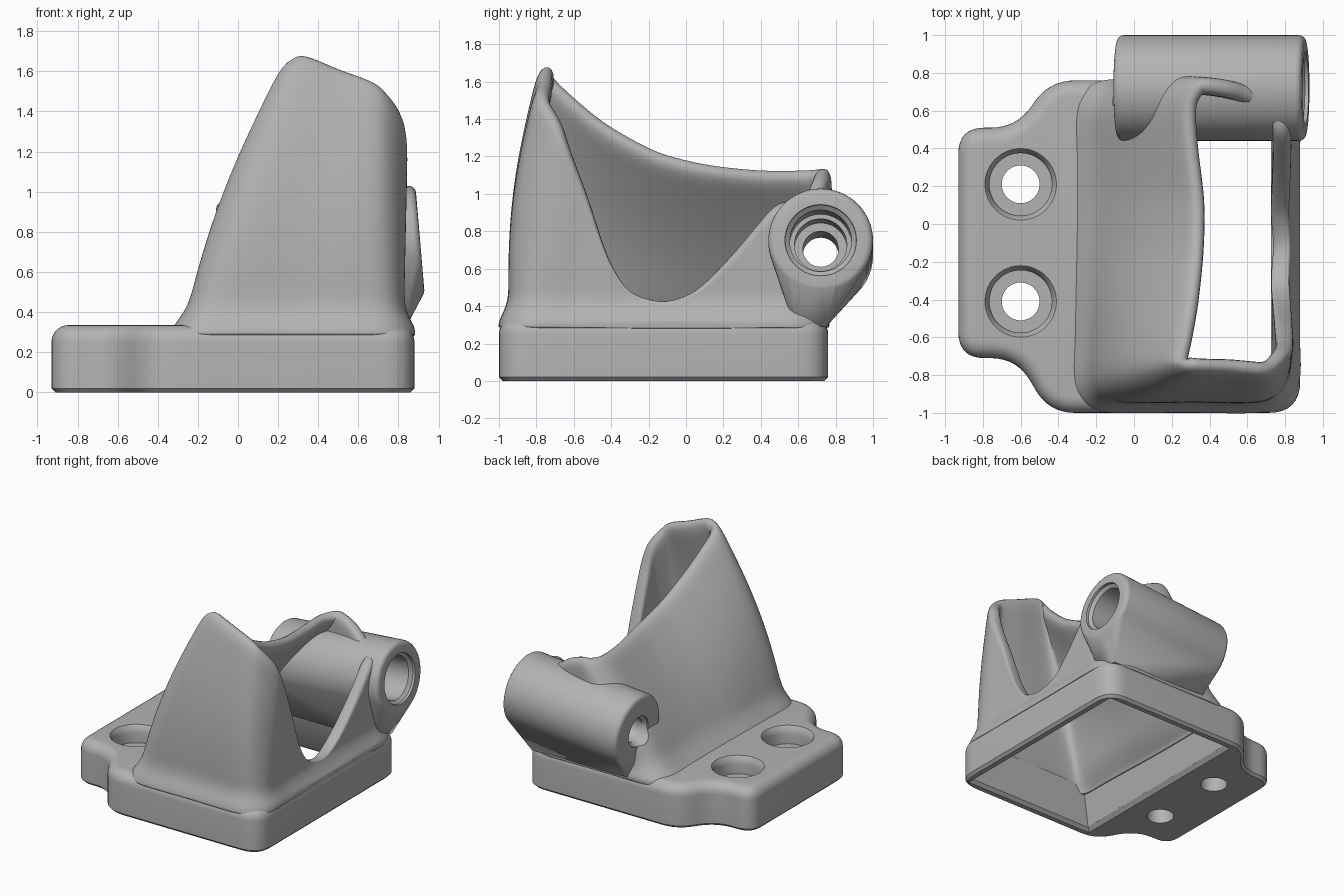
import bpy, bmesh, math
from mathutils import Vector, Matrix

if "Cube" in bpy.data.objects:
    bpy.data.objects.remove(bpy.data.objects["Cube"])

grey = bpy.data.materials.new("plain grey")
grey.use_nodes = True
tone = (0.45, 0.45, 0.45, 1)
grey.diffuse_color = tone
for node in grey.node_tree.nodes:
    if node.type == 'BSDF_PRINCIPLED':
        node.inputs["Base Color"].default_value = tone
        node.inputs["Roughness"].default_value = 0.6


def finish(bm, name):
    """Turn a bmesh into a grey object."""
    bmesh.ops.recalc_face_normals(bm, faces=bm.faces[:])
    mesh = bpy.data.meshes.new(name)
    bm.to_mesh(mesh)
    bm.free()
    mesh.materials.append(grey)
    obj = bpy.data.objects.new(name, mesh)
    bpy.context.collection.objects.link(obj)
    return obj


def activate(obj):
    for other in bpy.context.view_layer.objects:
        other.select_set(False)
    obj.select_set(True)
    bpy.context.view_layer.objects.active = obj


def apply_modifiers(obj):
    activate(obj)
    for mod in list(obj.modifiers):
        bpy.ops.object.modifier_apply(modifier=mod.name)


def cut(obj, cutters):
    for cutter in cutters:
        cutter.hide_render = True
        mod = obj.modifiers.new("cut", 'BOOLEAN')
        mod.operation = 'DIFFERENCE'
        mod.solver = 'EXACT'
        mod.object = cutter
    apply_modifiers(obj)


def smooth(obj, degrees):
    activate(obj)
    bpy.ops.object.shade_smooth_by_angle(angle=math.radians(degrees))


def hull(name, points):
    bm = bmesh.new()
    for p in points:
        bm.verts.new(p)
    bmesh.ops.convex_hull(bm, input=bm.verts[:])
    loose = [v for v in bm.verts if not v.link_faces]
    bmesh.ops.delete(bm, geom=loose, context='VERTS')
    return finish(bm, name)


def stack(name, rings):
    """Closed solid through rings of points, capped at both ends."""
    bm = bmesh.new()
    rings = [[bm.verts.new(p) for p in ring] for ring in rings]
    for low, high in zip(rings, rings[1:]):
        for i in range(len(low)):
            j = (i + 1) % len(low)
            bm.faces.new((low[i], low[j], high[j], high[i]))
    bm.faces.new(rings[0][::-1])
    bm.faces.new(rings[-1])
    return finish(bm, name)


def circle(radius, height, place, count=64):
    steps = [math.tau * i / count for i in range(count)]
    return [place @ Vector((radius * math.cos(a), radius * math.sin(a), height))
            for a in steps]


def lathe(name, profile, place):
    return stack(name, [circle(r, h, place) for r, h in profile])


def rounded(corners, steps=8):
    """Round each (x, y, reach) corner of a polygon."""
    outline = []
    for i, (x, y, reach) in enumerate(corners):
        c = Vector((x, y))
        before = Vector(corners[i - 1][:2])
        after = Vector(corners[(i + 1) % len(corners)][:2])
        a = c + (before - c).normalized() * reach
        b = c + (after - c).normalized() * reach
        for k in range(steps + 1):
            t = k / steps
            outline.append(a * (1 - t) ** 2 + c * 2 * t * (1 - t) + b * t * t)
    return outline


def inset(outline, amount, z):
    """Outline moved inwards, at height z."""
    ring = []
    for i, p in enumerate(outline):
        before = (p - outline[i - 1]).normalized()
        after = (outline[(i + 1) % len(outline)] - p).normalized()
        along = (before + after).normalized()
        ring.append((p.x - along.y * amount, p.y + along.x * amount, z))
    return ring


# Base plate with a mounting ear and a rounded top edge
outline = rounded([(-.93, -.71, .14), (-.62, -.71, .14), (-.45, -1, .14), (.88, -1, .17),
                   (.88, .76, .17), (-.45, .76, .14), (-.62, .51, .14), (-.93, .51, .14)])
HEIGHT, ROUND = .335, .085
layers = [(.02, 0), (0, .02)]
for k in range(8):
    a = math.pi / 2 * k / 7
    layers.append((ROUND * (1 - math.cos(a)), HEIGHT - ROUND * (1 - math.sin(a))))
base = stack("base_plate", [inset(outline, d, z) for d, z in layers])


# Tapered cavity, its bottom chamfer and the two screw holes
def box_points(low, high):
    return [(x, y, z) for x0, x1, y0, y1, z in (low, high)
            for x in (x0, x1) for y in (y0, y1)]


cavity = hull("cavity_cutter", box_points((-.33, .8, -.92, .68, -.01), (-.21, .7, -.86, .59, .46)))
lip = hull("lip_cutter", box_points((-.36, .83, -.95, .71, -.01), (-.32, .79, -.91, .67, .03)))
screws = [lathe("screw_cutter",
                [(.1, -.1), (.1, .2), (.165, .2), (.165, .28), (.172, .31), (.19, .336), (.2, .4)],
                Matrix.Translation((-.6, y, 0))) for y in (-.41, .21)]
cutters = [cavity, lip] + screws
cut(base, cutters)
smooth(base, 35)

# Funnel walls: each has a straight foot line and a free top edge
walls = [
    ((-.18, -.94), (.71, -.94),
     [(.32, -.78, 1.7), (.52, -.79, 1.62), (.72, -.8, 1.54)]),
    ((.82, -.83), (.82, .6),
     [(.84, -.68, 1.37), (.84, -.54, 1.03), (.83, -.42, .67), (.82, -.3, .48),
      (.82, -.12, .43), (.82, .06, .49), (.83, .26, .69), (.83, .49, .95)]),
    ((.72, .7), (-.18, .7),
     [(.76, .68, .96), (.64, .72, 1.01), (.52, .76, 1.09), (.36, .77, 1.15)]),
    ((-.28, .6), (-.28, -.84),
     [(.28, .64, 1.15), (.29, .4, 1.15), (.325, .12, 1.18), (.32, -.15, 1.25),
      (.29, -.42, 1.4), (.255, -.6, 1.55), (.23, -.72, 1.66)]),
]
controls = []
for start, end, tops in walls:
    for i, top in enumerate(tops):
        foot = Vector(start).lerp(Vector(end), i / (len(tops) - 1))
        controls.append((foot.to_3d(), Vector(top)))


def spline(a, b, c, d, t):
    m, n = (c - a) * .4, (d - b) * .4
    return (b * (2 * t**3 - 3 * t * t + 1) + m * (t**3 - 2 * t * t + t)
            + c * (3 * t * t - 2 * t**3) + n * (t**3 - t * t))


columns = []
count = len(controls)
for i in range(count):
    four = [controls[(i + k) % count] for k in (-1, 0, 1, 2)]
    for t in (0, 1 / 3, 2 / 3):
        columns.append([spline(*[p[side] for p in four], t) for side in (0, 1)])

ROWS, START = 14, .28
bm = bmesh.new()
grid = []
for i, (foot, top) in enumerate(columns):
    along = columns[(i + 1) % len(columns)][0] - columns[i - 1][0]
    out = Vector((along.y, -along.x, 0)).normalized()
    line = []
    for r in range(ROWS + 1):
        t = (r / ROWS) ** 1.6
        p = foot.lerp(top, t)
        p.z = START + (top.z - START) * t
        flare = .058 * min(1, max(0, (.45 - p.z) / .13)) ** 1.5
        bulge = .045 * math.sin(math.pi * t) * (1 - max(0, out.x)) * (top.z - START)
        line.append(bm.verts.new(p + out * (flare + bulge)))
    grid.append(line)
for i in range(len(grid)):
    a, b = grid[i], grid[(i + 1) % len(grid)]
    for r in range(ROWS):
        bm.faces.new((a[r], b[r], b[r + 1], a[r + 1]))
shell = finish(bm, "funnel_shell")
# Make sure the walls thicken inwards
front = min(shell.data.polygons, key=lambda f: f.center.y)
if front.normal.y > 0:
    shell.data.flip_normals()
thick = shell.modifiers.new("thickness", 'SOLIDIFY')
thick.thickness = .095
thick.offset = -1
rounding = shell.modifiers.new("rounding", 'SUBSURF')
rounding.levels = 2
apply_modifiers(shell)

# Tilted pivot tube with its support web
tilt = Vector((1, 0, .085)).to_track_quat('Z', 'Y').to_matrix().to_4x4()
axis = Matrix.Translation((.41, .72, .71)) @ tilt
points = []
for side in (-1, 1):
    for k in range(5):
        a = math.pi / 2 * k / 4
        points += circle(.245 + .035 * math.sin(a), side * (.465 + .035 * math.cos(a)), axis)
points += box_points((-.02, .82, .58, .75, .29), (-.02, .82, .57, .755, .33))
tube = hull("pivot_tube", points)

# Stepped bore through the tube and the wall behind it
bore = lathe("bore_cutter",
             [(.12, -.7), (.12, -.49), (.095, -.46), (.095, -.06), (.14, -.06),
              (.14, .2), (.165, .2), (.165, .46), (.19, .48), (.2, .7)], axis)
cut(tube, [bore])
cut(shell, [bore])
smooth(tube, 30)
smooth(shell, 50)

# Remove the helpers
for helper in cutters + [bore]:
    bpy.data.objects.remove(helper)
